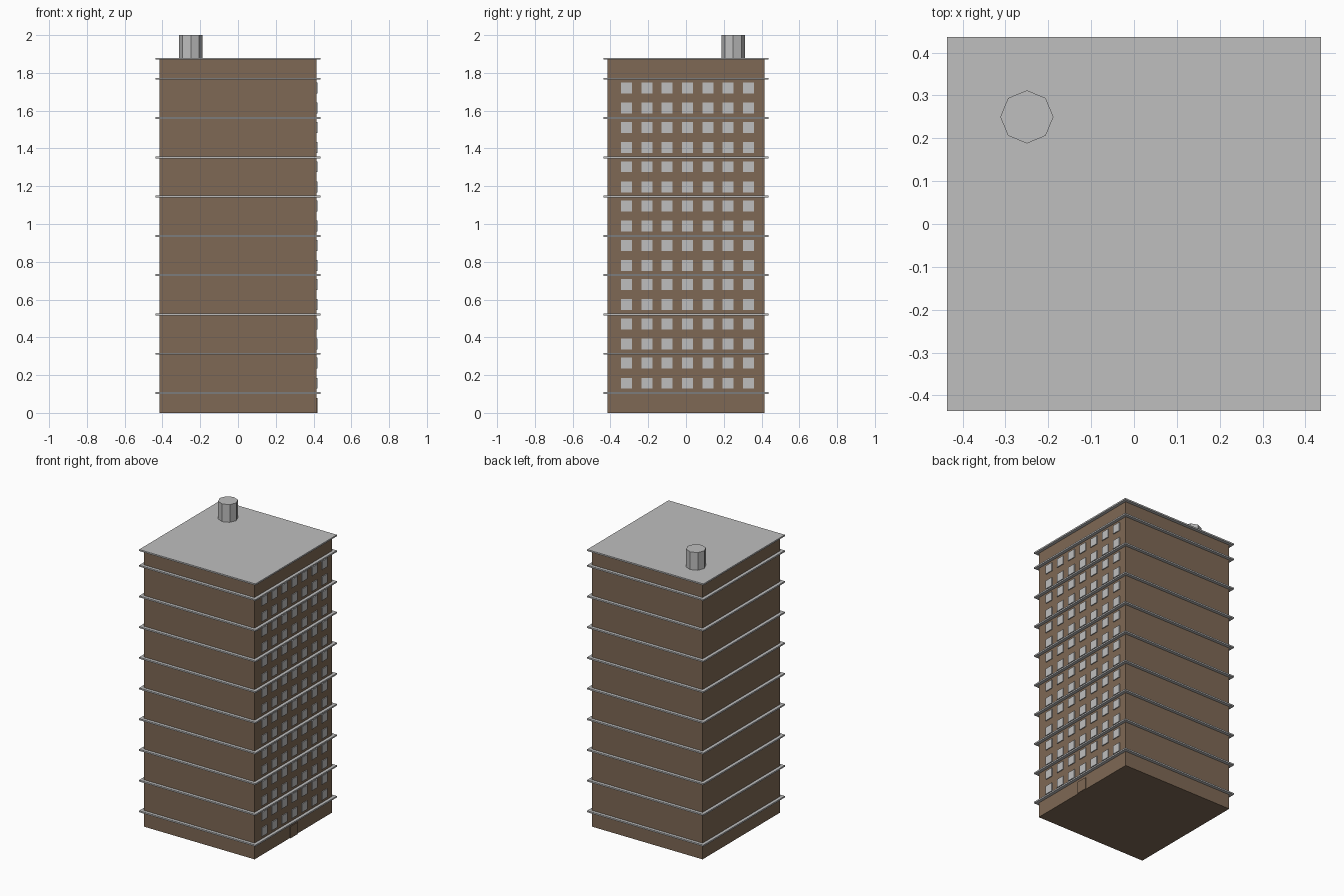
import bpy
from math import pi

cube = bpy.data.objects.get("Cube")
if cube:
    bpy.data.objects.remove(cube, do_unlink=True)


def material(name, rgb):
    m = bpy.data.materials.new(name)
    m.use_nodes = True
    m.diffuse_color = (*rgb, 1)
    m.node_tree.nodes["Principled BSDF"].inputs["Base Color"].default_value = (*rgb, 1)
    return m


BROWN = material("brown wall", (0.21, 0.14, 0.09))
GREY = material("light grey", (0.52, 0.52, 0.52))


def box(name, size, centre, mat):
    bpy.ops.mesh.primitive_cube_add(size=1, location=centre)
    ob = bpy.context.object
    ob.name = name
    ob.scale = size
    bpy.ops.object.transform_apply(location=False, rotation=False, scale=True)
    ob.data.materials.append(mat)
    return ob


HALF = 0.415        # half width of the tower
ROOF = 1.875        # height of the roof
FIRST = 0.105       # first ledge
STOREY = 0.208      # ledge spacing

# Tower body
box("tower_body", (2 * HALF, 2 * HALF, ROOF), (0, 0, ROOF / 2), BROWN)

# Ledges around every second floor, and the roof slab
for i in range(9):
    box(f"ledge_{i + 1}", (0.872, 0.872, 0.01), (0, 0, FIRST + i * STOREY), GREY)
box("roof_slab", (0.872, 0.872, 0.01), (0, 0, ROOF), GREY)

# Windows on one side: two rows between each pair of ledges
for floor in range(8):
    for row, rise in enumerate((0.052, 0.158)):
        z = FIRST + floor * STOREY + rise
        for col in range(-3, 4):
            box(f"window_{2 * floor + row + 1}_{col + 4}", (0.008, 0.058, 0.058),
                (HALF + 0.002, 0.008 + col * 0.1075, z), GREY)

# Plain double door at street level
for side in (-1, 1):
    box("door_leaf", (0.008, 0.036, 0.08), (HALF + 0.002, side * 0.019, 0.04), BROWN)

# Rooftop chimney
bpy.ops.mesh.primitive_cylinder_add(vertices=8, radius=0.062, depth=2 - ROOF,
                                    location=(-0.25, 0.25, (2 + ROOF) / 2))
chimney = bpy.context.object
chimney.name = "chimney"
chimney.data.materials.append(GREY)
